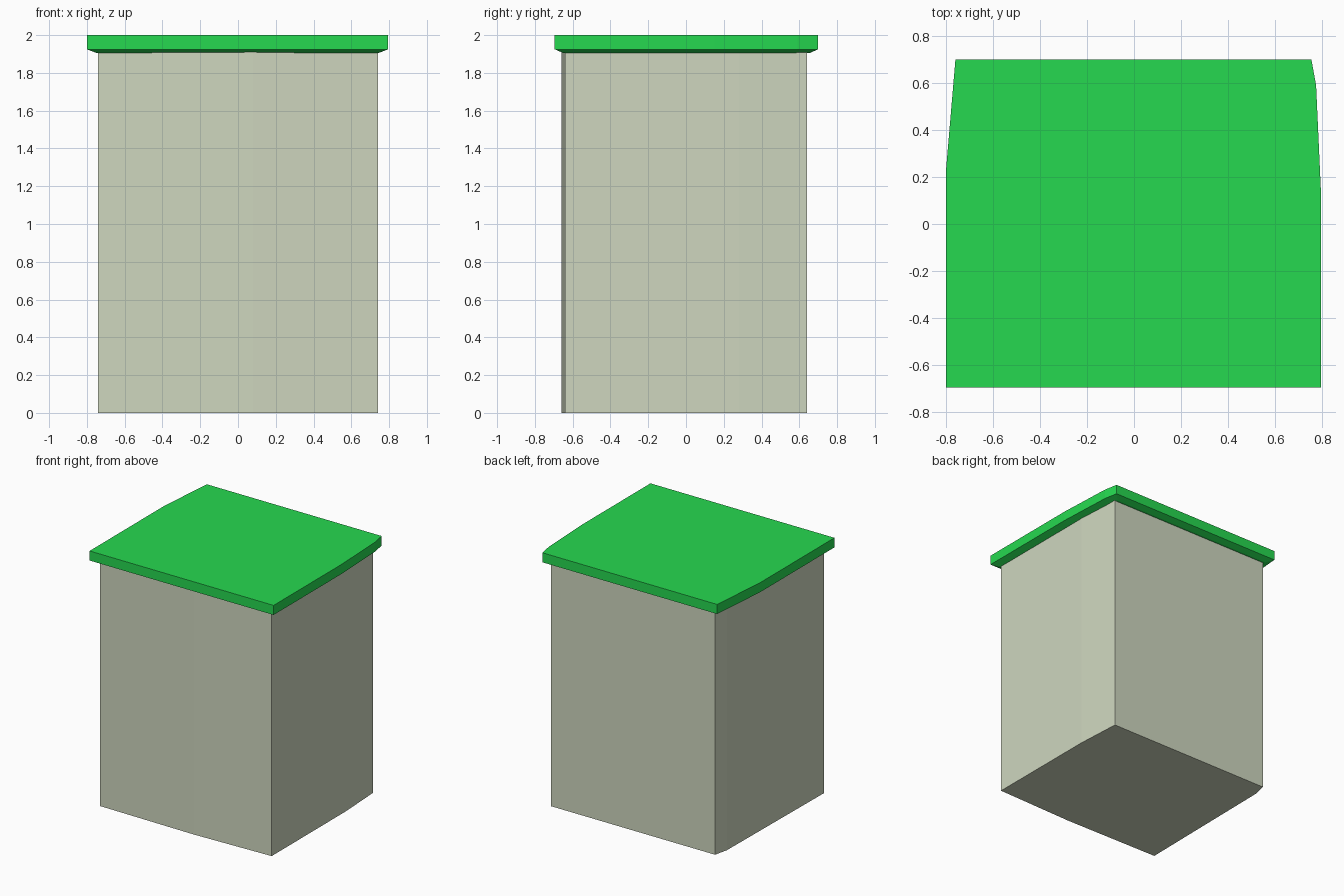
import bpy
import bmesh

cube = bpy.data.objects.get("Cube")
if cube:
    bpy.data.objects.remove(cube, do_unlink=True)


def make_material(name, color):
    mat = bpy.data.materials.new(name)
    mat.use_nodes = True
    mat.diffuse_color = color
    mat.node_tree.nodes["Principled BSDF"].inputs["Base Color"].default_value = color
    return mat


def loft(name, outline, levels, mat):
    """Stack scaled copies of a plan outline; levels are (height, scale)."""
    bm = bmesh.new()
    rings = [[bm.verts.new((x * s, y * s, z)) for x, y in outline] for z, s in levels]
    n = len(outline)
    for low, high in zip(rings, rings[1:]):
        for i in range(n):
            j = (i + 1) % n
            bm.faces.new((low[i], low[j], high[j], high[i]))
    bm.faces.new(list(reversed(rings[0])))
    bm.faces.new(rings[-1])
    bmesh.ops.recalc_face_normals(bm, faces=bm.faces)
    mesh = bpy.data.meshes.new(name)
    bm.to_mesh(mesh)
    bm.free()
    mesh.materials.append(mat)
    obj = bpy.data.objects.new(name, mesh)
    bpy.context.collection.objects.link(obj)
    return obj


stone = make_material("pale warm grey", (0.62, 0.675, 0.52, 1))
green = make_material("bright green", (0.019, 0.69, 0.08, 1))

# Plan outlines, counter-clockwise from the front corner at -x
body_plan = [(-0.74, -0.65), (0.08, -0.66), (0.74, -0.64), (0.74, 0.28),
             (0.72, 0.64), (-0.70, 0.64), (-0.725, 0.53)]
lid_plan = [(-0.80, -0.695), (0.795, -0.695), (0.795, 0.15), (0.775, 0.59),
            (0.755, 0.70), (-0.76, 0.70), (-0.80, 0.23)]

# Tall body
loft("body", body_plan, [(0, 1), (1.91, 1)], stone)

# Overhanging lid with a bevelled underside
loft("lid", lid_plan, [(1.905, 0.935), (1.925, 1), (2, 1)], green)
